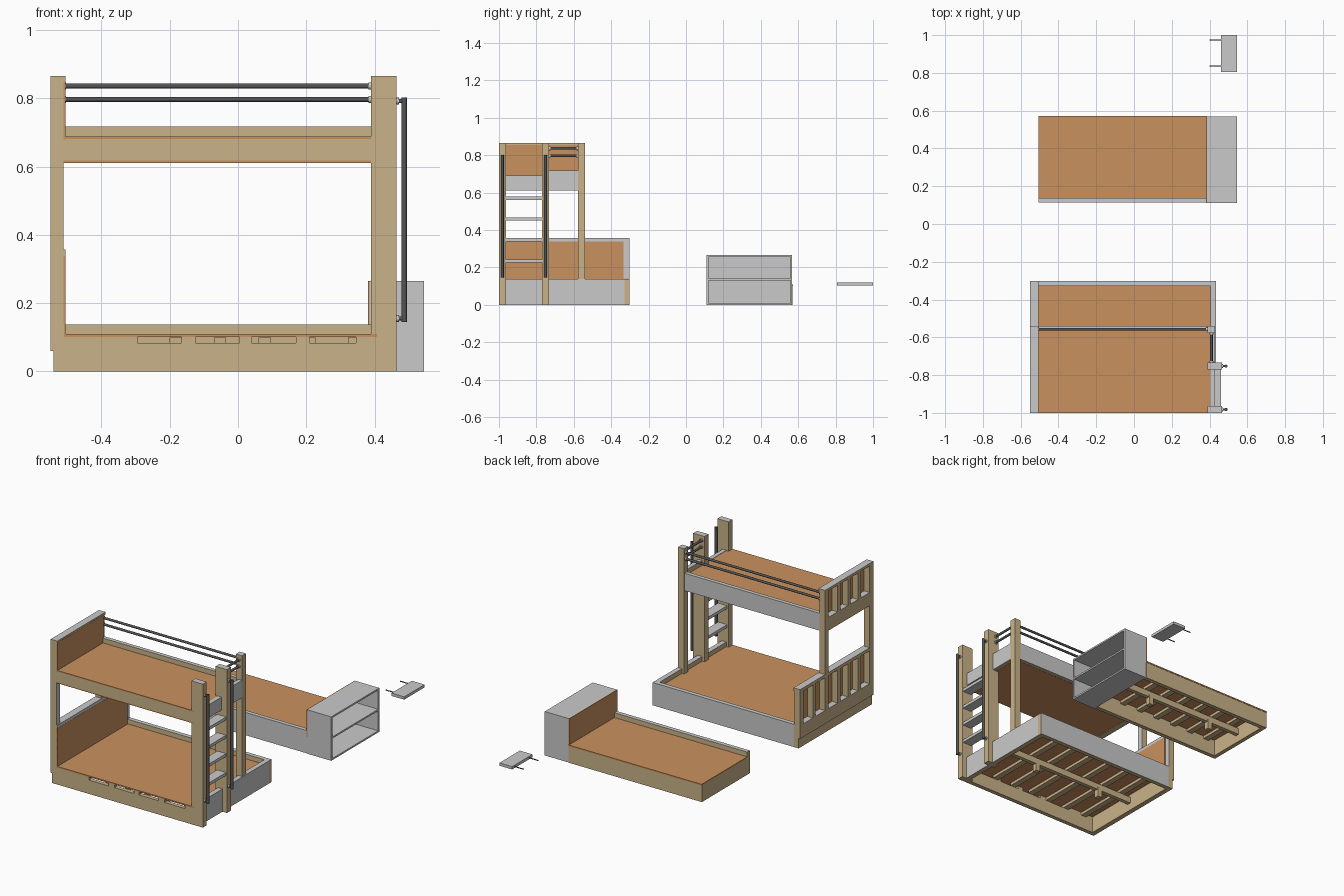
import bpy
import bmesh
from mathutils import Vector

cube = bpy.data.objects.get("Cube")
if cube:
    bpy.data.objects.remove(cube, do_unlink=True)


def material(name, r, g, b):
    m = bpy.data.materials.new(name)
    m.use_nodes = True
    m.diffuse_color = (r, g, b, 1)
    m.node_tree.nodes["Principled BSDF"].inputs["Base Color"].default_value = (r, g, b, 1)
    return m


BEIGE = material("beige timber", 0.59, 0.45, 0.25)
GREY = material("light grey", 0.59, 0.59, 0.59)
PLY = material("orange plywood", 0.59, 0.285, 0.112)
DARK = material("dark metal", 0.09, 0.09, 0.09)

DIRS = {"+x": Vector((1, 0, 0)), "+y": Vector((0, 1, 0)),
        "-y": Vector((0, -1, 0)), "+z": Vector((0, 0, 1))}


def box(name, x, y, z, mat=BEIGE, grey=()):
    """Box from three ranges; faces looking along the grey directions are painted grey."""
    bm = bmesh.new()
    bmesh.ops.create_cube(bm, size=1)
    for v in bm.verts:
        v.co = [(r[0] + r[1]) / 2 + c * (r[1] - r[0]) for r, c in zip((x, y, z), v.co)]
    bm.normal_update()
    for f in bm.faces:
        if any(f.normal.dot(DIRS[d]) > 0.9 for d in grey):
            f.material_index = 1
    me = bpy.data.meshes.new(name)
    bm.to_mesh(me)
    bm.free()
    me.materials.append(mat)
    me.materials.append(GREY)
    ob = bpy.data.objects.new(name, me)
    bpy.context.collection.objects.link(ob)
    return ob


def rod(name, a, b, radius, mat=DARK):
    a, b = Vector(a), Vector(b)
    bpy.ops.mesh.primitive_cylinder_add(
        vertices=16, radius=radius, depth=(b - a).length, location=(a + b) / 2,
        rotation=(b - a).to_track_quat("Z", "Y").to_euler())
    ob = bpy.context.object
    ob.name = name
    ob.data.materials.append(mat)
    bpy.ops.object.shade_smooth_by_angle()


def flanged_rod(name, a, b, radius):
    a, b = Vector(a), Vector(b)
    step = (b - a).normalized() * 0.008
    rod(name, a, b, radius)
    rod(name + "_flange", a, a + step, radius * 1.5, GREY)
    rod(name + "_flange", b - step, b, radius * 1.5, GREY)


TOP = ("+z",)

# Lower bed base
box("base_front_rail", (-0.54, 0.465), (-1, -0.975), (0, 0.083))
edges = (-0.54, -0.295, -0.165, -0.125, 0.005, 0.04, 0.17, 0.21, 0.345, 0.465)
for lo, hi in zip(edges[::2], edges[1::2]):
    box("front_rail_tooth", (lo, hi), (-1, -0.975), (0.083, 0.101))
box("base_back_rail", (-0.51, 0.435), (-0.328, -0.302), (0, 0.137), grey=("+y", "+z"))
box("base_right_rail", (0.405, 0.435), (-0.975, -0.302), (0, 0.137), grey=("+x", "+y", "+z"))
box("base_left_panel", (-0.54, -0.51), (-1, -0.302), (0, 0.14), grey=TOP)
box("lower_platform", (-0.51, 0.407), (-1, -0.325), (0.101, 0.109), PLY)


def under_frame(prefix, x0, x1, y0, y1):
    """Cross slats carried by one long beam on short legs."""
    mid = (y0 + y1) / 2
    count = 7
    for i in range(count):
        x = x0 + (x1 - x0) * (i + 0.5) / count
        box(prefix + "_slat", (x - 0.018, x + 0.018), (y0, y1), (0.083, 0.1))
    box(prefix + "_beam", (x0, x1), (mid - 0.012, mid + 0.012), (0.045, 0.083))
    for t in (0.25, 0.75):
        x = x0 + (x1 - x0) * t
        box(prefix + "_leg", (x - 0.015, x + 0.015), (mid - 0.015, mid + 0.015), (0, 0.06))


under_frame("lower", -0.51, 0.405, -0.975, -0.328)

# Left end frames with slats and inner panels
SIDE = ("+x", "+z")
FX = (-0.55, -0.512)
box("front_left_post", FX, (-1, -0.965), (0.06, 0.865), grey=SIDE)
box("middle_left_post", FX, (-0.575, -0.54), (0.06, 0.865), grey=SIDE)
box("back_left_post", FX, (-0.335, -0.302), (0.06, 0.357), grey=SIDE)
box("upper_head_top_rail", (-0.55, -0.506), (-1, -0.54), (0.85, 0.865), grey=TOP)
box("lower_head_top_rail", (-0.55, -0.506), (-1, -0.302), (0.338, 0.357), grey=SIDE)
box("upper_head_bottom_rail", FX, (-1, -0.54), (0.61, 0.69), grey=TOP)
box("lower_head_bottom_rail", FX, (-1, -0.302), (0.06, 0.14), grey=TOP)
box("upper_head_panel", (-0.513, -0.505), (-1, -0.56), (0.68, 0.855), PLY)
box("lower_head_panel", (-0.513, -0.505), (-1, -0.333), (0.1, 0.339), PLY)
for y in (-0.8675, -0.77, -0.6725):
    box("upper_head_slat", FX, (y - 0.013, y + 0.013), (0.69, 0.85))
for y in (-0.8675, -0.77, -0.6725, -0.437):
    box("lower_head_slat", FX, (y - 0.013, y + 0.013), (0.14, 0.338))

# Right posts
for name, y in (("front_right_post", -1), ("middle_right_post", -0.77)):
    box(name, (0.39, 0.465), (y, y + 0.037), (0, 0.865), grey=TOP)
box("back_right_post", (0.39, 0.43), (-0.577, -0.54), (0.1, 0.865), grey=TOP)

# Upper bunk
box("upper_front_rail", (-0.512, 0.39), (-1, -0.975), (0.618, 0.681))
box("upper_back_rail", (-0.512, 0.39), (-0.565, -0.541), (0.612, 0.717), grey=("+y", "+z"))
box("upper_entry_rail", (0.405, 0.43), (-0.963, -0.77), (0.612, 0.69), grey=SIDE)
box("upper_right_rail", (0.405, 0.43), (-0.733, -0.577), (0.612, 0.717), grey=SIDE)
box("upper_platform", (-0.51, 0.406), (-1, -0.565), (0.681, 0.688), PLY)
box("upper_bottom_panel", (-0.512, 0.406), (-1, -0.565), (0.611, 0.618), PLY)

# Guard rods
for z in (0.797, 0.836):
    flanged_rod("back_guard_rod", (-0.512, -0.557, z), (0.39, -0.557, z), 0.007)
    flanged_rod("side_guard_rod", (0.41, -0.733, z), (0.41, -0.577, z), 0.007)

# Ladder steps and grab bars
for z in (0.225, 0.339, 0.45, 0.56):
    box("ladder_step", (0.4, 0.46), (-0.963, -0.77), (z, z + 0.018), GREY)
for y in (-0.982, -0.752):
    rod("grab_bar", (0.487, y, 0.145), (0.487, y, 0.802), 0.008)
    for z in (0.155, 0.792):
        rod("grab_bar_stub", (0.465, y, z), (0.487, y, z), 0.006)
        rod("grab_bar_flange", (0.465, y, z), (0.472, y, z), 0.01, GREY)

# Pull-out bed
box("pullout_front_rail", (-0.505, 0.385), (0.113, 0.138), (0, 0.137), grey=("-y", "+z"))
box("pullout_back_rail", (-0.505, 0.385), (0.545, 0.57), (0, 0.1))
box("pullout_left_rail", (-0.505, -0.48), (0.138, 0.545), (0, 0.1))
box("pullout_platform", (-0.505, 0.385), (0.138, 0.572), (0.1, 0.108), PLY)
under_frame("pullout", -0.48, 0.385, 0.138, 0.545)

# Open shelf at the head of the pull-out bed
BX, BY = (0.386, 0.545), (0.11, 0.568)
box("shelf_front_side", BX, (0.11, 0.12), (0, 0.265), GREY)
box("shelf_back_side", BX, (0.558, 0.568), (0, 0.265), GREY)
for name, z in (("shelf_bottom", 0), ("shelf_middle", 0.13), ("shelf_top", 0.255)):
    box(name, BX, BY, (z, z + 0.01), GREY)
box("shelf_back_panel", (0.386, 0.39), BY, (0, 0.265), GREY)
box("pullout_head_panel", (0.381, 0.386), BY, (0.1, 0.265), PLY)

# Loose step with its two fixing pins
box("loose_step", (0.46, 0.545), (0.806, 1), (0.103, 0.12), GREY)
for y in (0.837, 0.975):
    rod("step_pin", (0.4, y, 0.111), (0.465, y, 0.111), 0.003)
